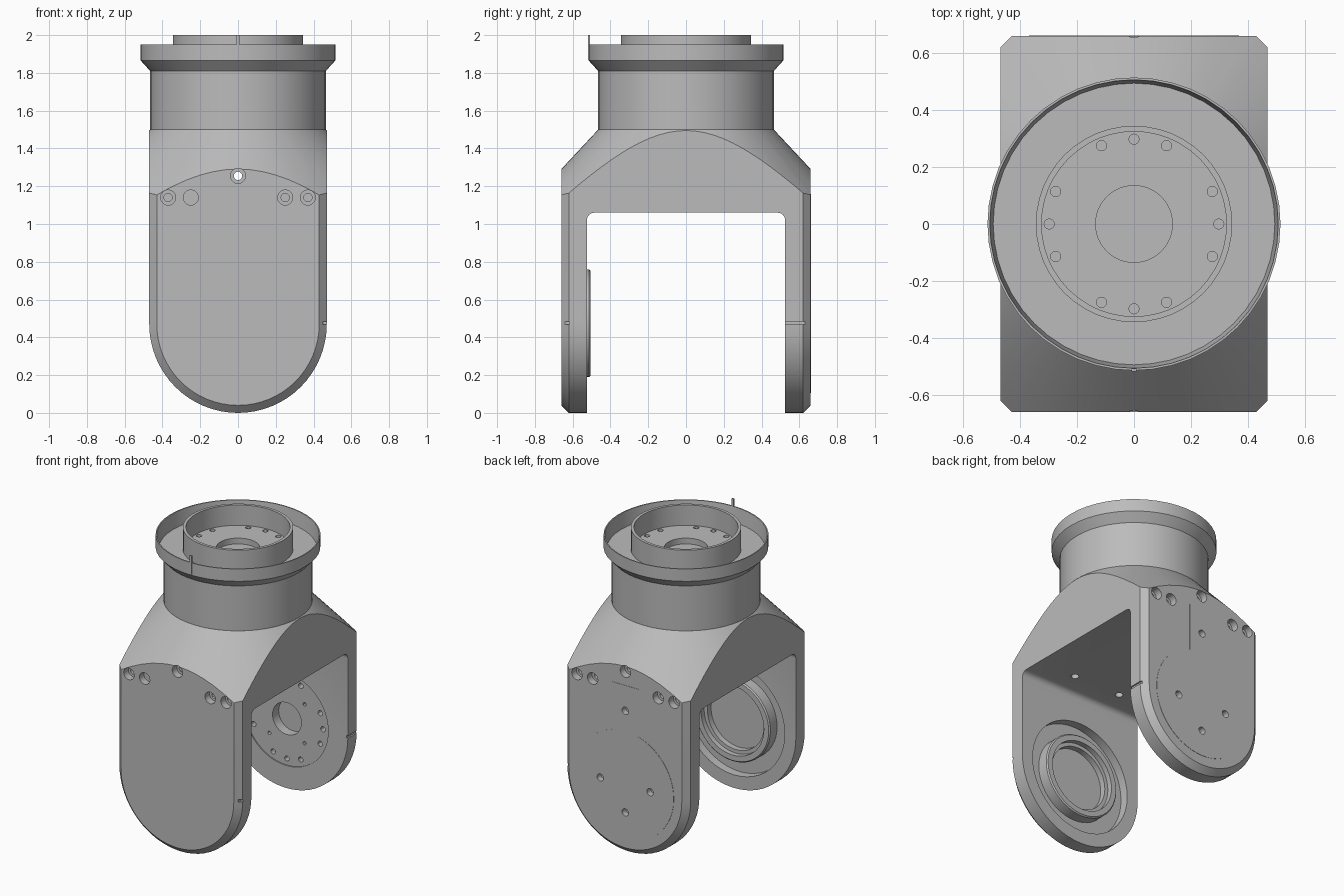
import bpy, bmesh, math
from mathutils import Matrix, Vector

if "Cube" in bpy.data.objects:
    bpy.data.objects.remove(bpy.data.objects["Cube"], do_unlink=True)

grey = bpy.data.materials.new("machined grey")
grey.use_nodes = True
COLOUR = (0.5, 0.5, 0.5, 1)
grey.diffuse_color = COLOUR
grey.node_tree.nodes["Principled BSDF"].inputs["Base Color"].default_value = COLOUR

PIVOT = 0.475            # height of the joint axis
HALF, CHAMFER = 0.47, 0.04
FACE, INNER = 0.66, 0.525  # outer and inner y of the arms


def finish(name, bm):
    bmesh.ops.remove_doubles(bm, verts=bm.verts, dist=1e-5)
    bmesh.ops.recalc_face_normals(bm, faces=bm.faces)
    mesh = bpy.data.meshes.new(name)
    bm.to_mesh(mesh)
    bm.free()
    mesh.materials.append(grey)
    ob = bpy.data.objects.new(name, mesh)
    bpy.context.collection.objects.link(ob)
    return ob


def loft(name, loops):
    """Solid through a row of matching closed loops."""
    bm = bmesh.new()
    rings = [[bm.verts.new(p) for p in loop] for loop in loops]
    n = len(rings[0])
    for a, b in zip(rings, rings[1:]):
        for i in range(n):
            j = (i + 1) % n
            bm.faces.new((a[i], a[j], b[j], b[i]))
    bm.faces.new(rings[0])
    bm.faces.new(rings[-1])
    return finish(name, bm)


def turned(name, profile, loc=(0, 0, 0), axis="z", sides=48):
    """Solid of revolution from (radius, height) points, ending on the axis."""
    bm = bmesh.new()
    rings = []
    for k in range(sides):
        a = 2 * math.pi * k / sides
        rings.append([bm.verts.new((r * math.cos(a), r * math.sin(a), h)) for r, h in profile])
    for k in range(sides):
        a, b = rings[k], rings[(k + 1) % sides]
        for i in range(len(profile) - 1):
            bm.faces.new((a[i], b[i], b[i + 1], a[i + 1]))
    turn = Matrix.Rotation(-math.pi / 2, 4, "X") if axis == "y" else Matrix()
    bm.transform(Matrix.Translation(Vector(loc)) @ turn)
    return finish(name, bm)


def rod(r, lo, hi, loc=(0, 0, 0), axis="z", sides=20, name="cutter"):
    return turned(name, [(0, lo), (r, lo), (r, hi), (0, hi)], loc, axis, sides)


def box(name, x0, x1, y0, y1, z0, z1):
    return loft(name, [[(x0, y0, z), (x1, y0, z), (x1, y1, z), (x0, y1, z)] for z in (z0, z1)])


def boolean(ob, tool, operation="DIFFERENCE"):
    tool.hide_render = True
    mod = ob.modifiers.new("cut", "BOOLEAN")
    mod.operation, mod.object, mod.solver = operation, tool, "EXACT"
    bpy.context.view_layer.objects.active = ob
    bpy.ops.object.modifier_apply(modifier=mod.name)
    bpy.data.objects.remove(tool, do_unlink=True)


def arc(cx, cy, r, a0, a1, n):
    return [(cx + r * math.cos(math.radians(a0 + (a1 - a0) * i / n)),
             cy + r * math.sin(math.radians(a0 + (a1 - a0) * i / n))) for i in range(n + 1)]


# Yoke block: round-bottomed outline with chamfered outer faces
def outline(y, inset):
    r = HALF - inset
    pts = [(-r, 1.51)] + arc(0, HALF, r, 180, 360, 32) + [(r, 1.51)]
    return [(x, y, z) for x, z in pts]


yoke = loft("yoke", [outline(-FACE, CHAMFER), outline(-FACE + CHAMFER, 0),
                     outline(FACE - CHAMFER, 0), outline(FACE, CHAMFER)])

# Conical shoulder trims the top of the block
boolean(yoke, turned("shoulder", [(0, -0.1), (0.95, -0.1), (0.95, 0.98), (0.465, 1.5), (0, 1.5)],
                     sides=64), "INTERSECT")

# Opening between the arms, with rounded upper corners
gap = [(-INNER, -0.1), (INNER, -0.1)]
gap += arc(INNER - 0.04, 1.02, 0.04, 0, 90, 6) + arc(0.04 - INNER, 1.02, 0.04, 90, 180, 6)
boolean(yoke, loft("opening", [[(x, y, z) for y, z in gap] for x in (-0.6, 0.6)]))

# Counterbored screw holes along the top of both arms
for x, z in ((0, 1.255), (0.25, 1.14), (-0.25, 1.14), (0.37, 1.14), (-0.37, 1.14)):
    for s in (-1, 1):
        lo, hi = sorted((s * 0.61, s * 0.72))
        boolean(yoke, rod(0.04, lo, hi, (x, 0, z), "y"))
        if x:
            lo, hi = sorted((s * 0.56, s * 0.63))
            boolean(yoke, rod(0.022, lo, hi, (x, 0, z), "y"))
boolean(yoke, rod(0.022, -0.8, 0.8, (0, 0, 1.255), "y"))

# Bearing seat recess in the front arm, mounting face in the back arm
boolean(yoke, rod(0.385, -0.585, -0.5, (0, 0, PIVOT), "y", 48))
boolean(yoke, rod(0.32, 0.5, 0.533, (0, 0, PIVOT), "y", 48))
boolean(yoke, rod(0.11, 0.5, 0.6, (0, 0, PIVOT), "y", 32))
BOLT_ANGLES = [q + a for q in (0, 90, 180, 270) for a in (0, 22.5, 67.5)]
for a in map(math.radians, BOLT_ANGLES):
    boolean(yoke, rod(0.018, 0.5, 0.58, (0.275 * math.cos(a), 0, PIVOT + 0.275 * math.sin(a)), "y", 12))
for a in (45, 135, 225, 315):
    a = math.radians(a)
    boolean(yoke, rod(0.012, 0.5, 0.56, (0.19 * math.cos(a), 0, PIVOT + 0.19 * math.sin(a)), "y", 12))

# Alignment grooves on the left edges
boolean(yoke, box("groove", 0.46, 0.5, 0.5, 0.63, 0.467, 0.485))
boolean(yoke, box("groove", 0.45, 0.5, -0.65, -0.617, 0.467, 0.485))

# Screw holes in the roof of the opening
for x in (-0.18, 0.18):
    for y in (-0.36, 0.36):
        boolean(yoke, rod(0.025, 1.0, 1.12, (x, y, 0)))

# Flush service cover on the back arm
tongue, cover_r = 0.1, 0.37
lean = math.degrees(math.asin(tongue / cover_r))
cover_pts = arc(0, PIVOT, cover_r, 90 + lean, 450 - lean, 48) + [(tongue, 1.16), (-tongue, 1.16)]
cover = loft("service_cover", [[(x, y, z) for x, z in cover_pts] for y in (FACE - 0.01, FACE + 0.002)])
for x, z in ((0.19, PIVOT), (-0.19, PIVOT), (0, PIVOT - 0.19), (0, PIVOT + 0.51)):
    for part in (cover, yoke):
        boolean(part, rod(0.025, 0.62, 0.7, (x, 0, z), "y"))

# Bearing ring inside the front arm
ring = turned("bearing_ring", [(0, -0.59), (0.285, -0.59), (0.285, -0.513), (0.277, -0.505),
                               (0.24, -0.505), (0.24, -0.54), (0.215, -0.54), (0.215, -0.58),
                               (0, -0.58)], (0, 0, PIVOT), "y")

# Neck with flange, raised collar and recessed centre
neck = turned("neck", [(0, 1.45), (0.465, 1.45), (0.465, 1.81), (0.515, 1.865), (0.515, 1.95),
                       (0.507, 1.95), (0.495, 1.85), (0.345, 1.85), (0.345, 2.0), (0.325, 2.0),
                       (0.325, 1.86), (0.135, 1.86), (0.135, 1.82), (0, 1.82)])
for a in map(math.radians, BOLT_ANGLES):
    boolean(neck, rod(0.018, 1.8, 1.9, (0.298 * math.cos(a), 0.298 * math.sin(a), 0), "z", 12))

# Index tab on the front of the flange
tab = box("index_tab", -0.008, 0.008, -0.518, -0.508, 1.87, 2.0)

# Smooth curved surfaces, keep machined edges sharp
bpy.ops.object.select_all(action="DESELECT")
for ob in (yoke, cover, ring, neck, tab):
    ob.select_set(True)
bpy.context.view_layer.objects.active = yoke
bpy.ops.object.shade_smooth_by_angle(angle=math.radians(30))
